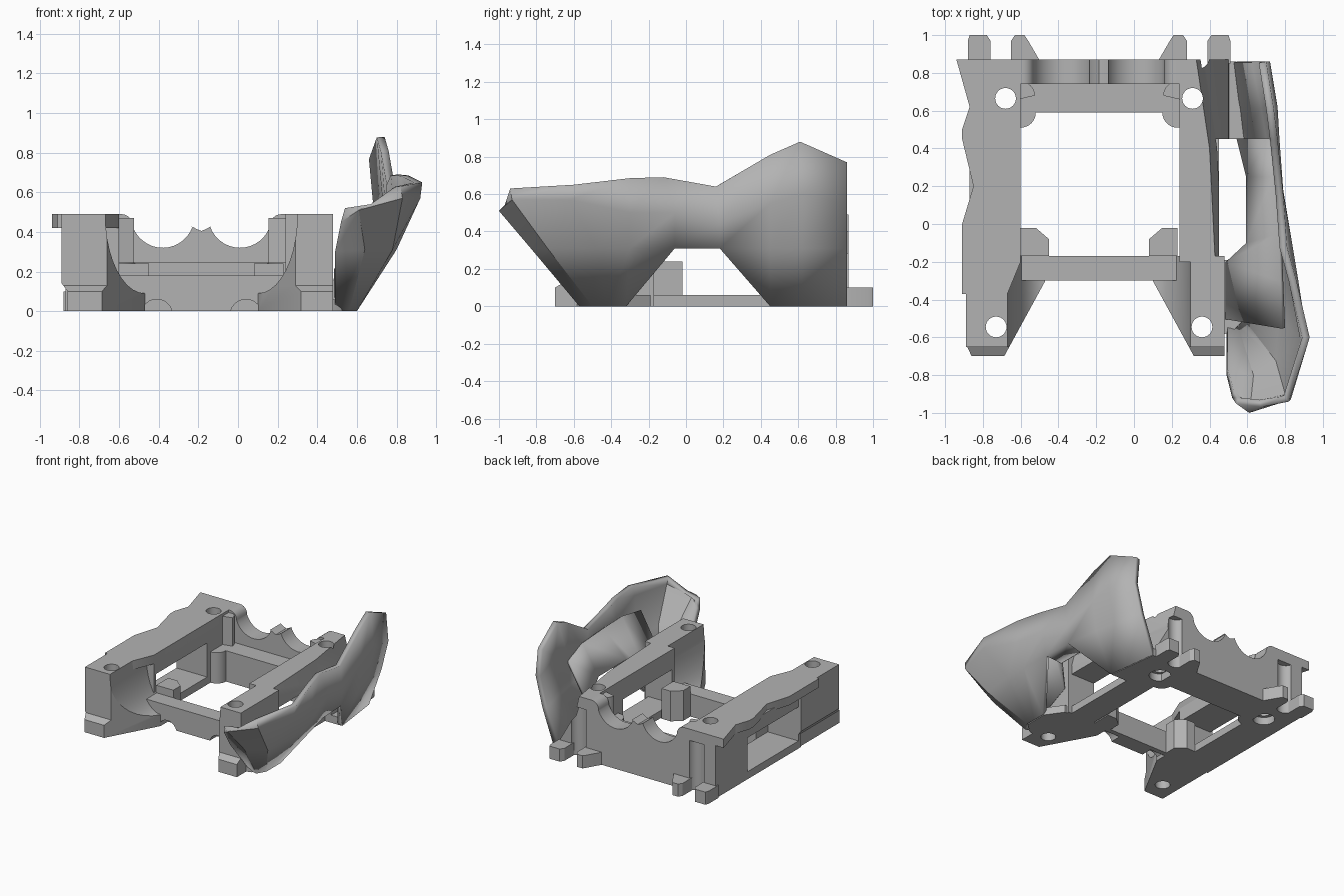
import bpy, bmesh, math
from mathutils import Vector

cube = bpy.data.objects.get("Cube")
if cube:
    bpy.data.objects.remove(cube)

grey = bpy.data.materials.new("plain grey")
grey.use_nodes = True
grey.diffuse_color = (0.45, 0.45, 0.45, 1)
grey.node_tree.nodes["Principled BSDF"].inputs["Base Color"].default_value = (0.45, 0.45, 0.45, 1)

MID = -0.185  # centre line of the frame


def flip(x):
    return 2 * MID - x


def finish(name, bm, closed=True):
    if closed:
        bmesh.ops.recalc_face_normals(bm, faces=bm.faces)
    mesh = bpy.data.meshes.new(name)
    bm.to_mesh(mesh)
    bm.free()
    ob = bpy.data.objects.new(name, mesh)
    bpy.context.collection.objects.link(ob)
    mesh.materials.append(grey)
    return ob


def loft(name, rings):
    """Closed solid through matching rings of points."""
    bm = bmesh.new()
    vs = [[bm.verts.new(p) for p in ring] for ring in rings]
    n = len(vs[0])
    bm.faces.new(vs[0])
    bm.faces.new(vs[-1])
    for a, b in zip(vs, vs[1:]):
        for i in range(n):
            k = (i + 1) % n
            bm.faces.new((a[i], a[k], b[k], b[i]))
    return finish(name, bm)


def plate(name, outline, z0, z1):
    return loft(name, [[(x, y, z) for x, y in outline] for z in (z0, z1)])


def slab(name, profile, y0, y1):
    return loft(name, [[(x, y, z) for x, z in profile] for y in (y0, y1)])


def box(name, x0, x1, y0, y1, z0, z1):
    return plate(name, [(x0, y0), (x1, y0), (x1, y1), (x0, y1)], z0, z1)


def arc(cx, cy, r, a0, a1, n=12):
    angles = [math.radians(a0 + (a1 - a0) * i / n) for i in range(n + 1)]
    return [(cx + r * math.cos(a), cy + r * math.sin(a)) for a in angles]


def disc(x, y, r):
    return arc(x, y, r, 0, 345, 23)


def cut(ob, cutters):
    """Subtract the cutters, then throw them away."""
    bpy.context.view_layer.objects.active = ob
    for c in cutters:
        c.hide_render = True
        mod = ob.modifiers.new("cut", "BOOLEAN")
        mod.operation, mod.solver, mod.object = "DIFFERENCE", "EXACT", c
        bpy.ops.object.modifier_apply(modifier=mod.name)
        bpy.data.objects.remove(c)


def hole(x, y, r=0.055, z0=-0.1, z1=0.6):
    return plate("hole_cutter", disc(x, y, r), z0, z1)


def rear_cutters(x, groove_x):
    return [hole(x, 0.665), hole(x, 0.665, 0.08, -0.1, 0.06),
            hole(groove_x, 0.885, 0.065, -0.1, 0.4)]


# Right rail: windowed body with an overhanging wavy top
body = box("right_rail", -0.87, -0.6, -0.2, 0.87, 0, 0.44)
cut(body, rear_cutters(-0.68, -0.705)
    + [box("window", -1, -0.5, -0.17, 0.47, 0.06, 0.33)])
wave = [(-0.6, -0.2), (-0.6, 0.87), (-0.94, 0.87), (-0.87, 0.62), (-0.91, 0.5),
        (-0.91, 0.45), (-0.85, 0.2), (-0.91, 0), (-0.91, -0.37), (-0.67, -0.37)]
top = plate("right_rail_top", wave, 0.42, 0.49)
cut(top, [hole(-0.68, 0.665)])

# Left rail: outer side slopes down to a wider base
rings = []
for y, edge in ((-0.2, 0.43), (0.4, 0.40), (0.87, 0.33)):
    rings.append([(x, y, z) for x, z in (
        (0.24, 0), (0.51, 0), (0.5, 0.1), (edge + 0.04, 0.33), (edge, 0.49), (0.24, 0.49))])
rail = loft("left_rail", rings)
cut(rail, rear_cutters(0.31, flip(-0.705))
    + [box("window", 0.1, 0.8, -0.17, 0.45, 0.06, 0.33),
       box("slot", 0.45, 0.8, -0.2, 0.45, -0.1, 0.4)])

# Front legs with a curved web toward the middle and a diagonal cut front
web = [(-0.47, 0), (-0.47, 0.09)] + [
    (-0.67 + 0.2 * (1 - math.sin(t * math.pi / 20)),
     0.49 - 0.4 * math.cos(t * math.pi / 20)) for t in range(1, 11)]
for side, outer, hx in (("right", -0.89, -0.73), ("left", 0.48, 0.36)):
    s = (lambda x: x) if side == "right" else flip
    prof = [(s(x), z) for x, z in web]
    low = outer + 0.03 if side == "right" else outer
    prof += [(outer, 0.49), (outer, 0.14), (low, 0.1), (low, 0)]
    leg = slab(side + "_front_leg", prof, -0.7, -0.17)
    wedge = [(-0.72, -0.76), (-0.45, -0.265), (-0.3, -0.265), (-0.3, -0.9), (-0.72, -0.9)]
    step = [(-0.8, 0.1), (-0.7, 0.1), (-0.65, 0.13), (-0.65, 0.6), (-0.8, 0.6)]
    cut(leg, [plate("wedge", [(s(x), y) for x, y in wedge], -0.1, 0.6),
              loft("step", [[(x, y, z) for y, z in step] for x in (-1, 1)]),
              hole(hx, -0.545)])

# Front crossbar with two notches underneath
bar = box("front_crossbar", -0.62, 0.25, -0.3, -0.17, 0, 0.18)
cut(bar, [slab("notch", disc(x, -0.02, 0.08), -0.4, -0.21) for x in (-0.41, 0.04)])

# Stop blocks behind the crossbar
stop = [(-0.6, -0.17), (-0.45, -0.17), (-0.45, -0.08), (-0.52, -0.02), (-0.6, -0.02)]
for side, s in (("right", lambda x: x), ("left", flip)):
    plate(side + "_stop_block", [(s(x), y) for x, y in stop], 0, 0.24)

# Rear wall with two scallops and a small cradle between them
half = [(-0.62, 0), (-0.62, 0.49)] + arc(-0.59, 0.43, 0.06, 90, 0, 6)
half += arc(-0.38, 0.48, 0.16, 202, 340, 14) + [(-0.235, 0.43), (-0.21, 0.415)]
wall_profile = half + [(MID, 0.405)] + [(flip(x), z) for x, z in reversed(half)]
slab("rear_wall", wall_profile, 0.74, 0.87)

# Rear ledge with rounded inner corners
corner = [(-0.62, 0.76), (-0.62, 0.51)] + arc(-0.6, 0.59, 0.08, -90, 0, 8)
plate("rear_ledge", corner + [(flip(x), y) for x, y in reversed(corner)], 0, 0.245)
for side, s in (("right", lambda x: x), ("left", flip)):
    post = [(-0.61, 0.76)] + arc(-0.6, 0.68, 0.075, 90, 0, 6) + [(-0.61, 0.66)]
    plate(side + "_corner_post", [(s(x), y) for x, y in post], 0.2, 0.47)

# Paired hook tabs at the back
tabs = [[(-0.88, 0.85), (-0.88, 0.97), (-0.87, 1), (-0.78, 1), (-0.76, 0.97), (-0.76, 0.85)],
        [(-0.65, 0.85), (-0.65, 0.97), (-0.63, 1), (-0.58, 1), (-0.56, 0.97), (-0.49, 0.85)]]
for side, s in (("right", lambda x: x), ("left", flip)):
    for label, tab in zip(("outer", "inner"), tabs):
        plate(f"{side}_{label}_tab", [(s(x), y) for x, y in tab], 0, 0.1)

# Floors tying the fender to the frame
plate("front_fender_floor", [(0.42, -0.6), (0.52, -0.57), (0.59, -0.5), (0.59, -0.32),
                             (0.5, -0.19), (0.42, -0.19)], 0, 0.06)
plate("rear_fender_floor", [(0.42, 0.86), (0.54, 0.86), (0.59, 0.45), (0.42, 0.45)], 0, 0.06)

# Fender: stations run front to back, points run from the bottom up
stations = [
    [(.49, -.55, 0), (.49, -.80, .30), (.52, -.92, .45), (.54, -.95, .52)],
    [(.56, -.57, 0), (.64, -.83, .31), (.61, -1.0, .51), (.67, -.97, .54)],
    [(.60, -.50, 0), (.78, -.74, .31), (.83, -.93, .57), (.82, -.94, .63)],
    [(.60, -.42, 0), (.80, -.48, .31), (.92, -.62, .57), (.93, -.60, .65)],
    [(.60, -.32, 0), (.80, -.30, .31), (.87, -.30, .50), (.86, -.30, .685)],
    [None, (.79, -.06, .31), (.83, -.06, .50), (.81, -.12, .69)],
    [None, (.78, .18, .31), (.79, .18, .45), (.79, .16, .64)],
    [(.60, .45, 0), (.74, .45, .31), (.77, .45, .55), (.76, .45, .81)],
    [(.58, .62, 0), (.71, .62, .31), (.76, .62, .60), (.74, .61, .88)],
    [(.55, .86, 0), (.66, .86, .31), (.72, .86, .55), (.70, .86, .77)],
]
bm = bmesh.new()
grid = [[p and bm.verts.new(p) for p in row] for row in stations]
for a, b in zip(grid, grid[1:]):
    for j in range(3):
        quad = [v for v in (a[j], b[j], b[j + 1], a[j + 1]) if v]
        if len(quad) > 2:
            bm.faces.new(quad)
# inward lip above the opening
lip = [bm.verts.new(p) for p in ((.61, -.1, .33), (.61, .25, .33))]
bm.faces.new((lip[0], lip[1], grid[6][1], grid[5][1]))
fender = finish("left_fender", bm, closed=False)
thick = fender.modifiers.new("thickness", "SOLIDIFY")
thick.thickness, thick.offset = 0.04, -1

# Inner slope of the fender above the lip
bm = bmesh.new()
inner = [[(.50, -.50, .06), (.80, -.55, .5)], [(.50, -.2, .2), (.79, -.3, .55)],
         [(.61, -.1, .33), (.78, -.05, .55)], [(.61, .25, .33), (.75, .25, .56)],
         [(.56, .45, .2), (.73, .45, .5)]]
rows = [[bm.verts.new(p) for p in r] for r in inner]
for a, b in zip(rows, rows[1:]):
    bm.faces.new((a[0], b[0], b[1], a[1]))
liner = finish("fender_liner", bm, closed=False)
thick = liner.modifiers.new("thickness", "SOLIDIFY")
thick.thickness = 0.02

# Keep edges crisp and curves smooth
for ob in bpy.context.collection.objects:
    if ob.type == "MESH":
        bpy.ops.object.select_all(action="DESELECT")
        ob.select_set(True)
        bpy.context.view_layer.objects.active = ob
        bpy.ops.object.shade_smooth_by_angle(angle=math.radians(30))
